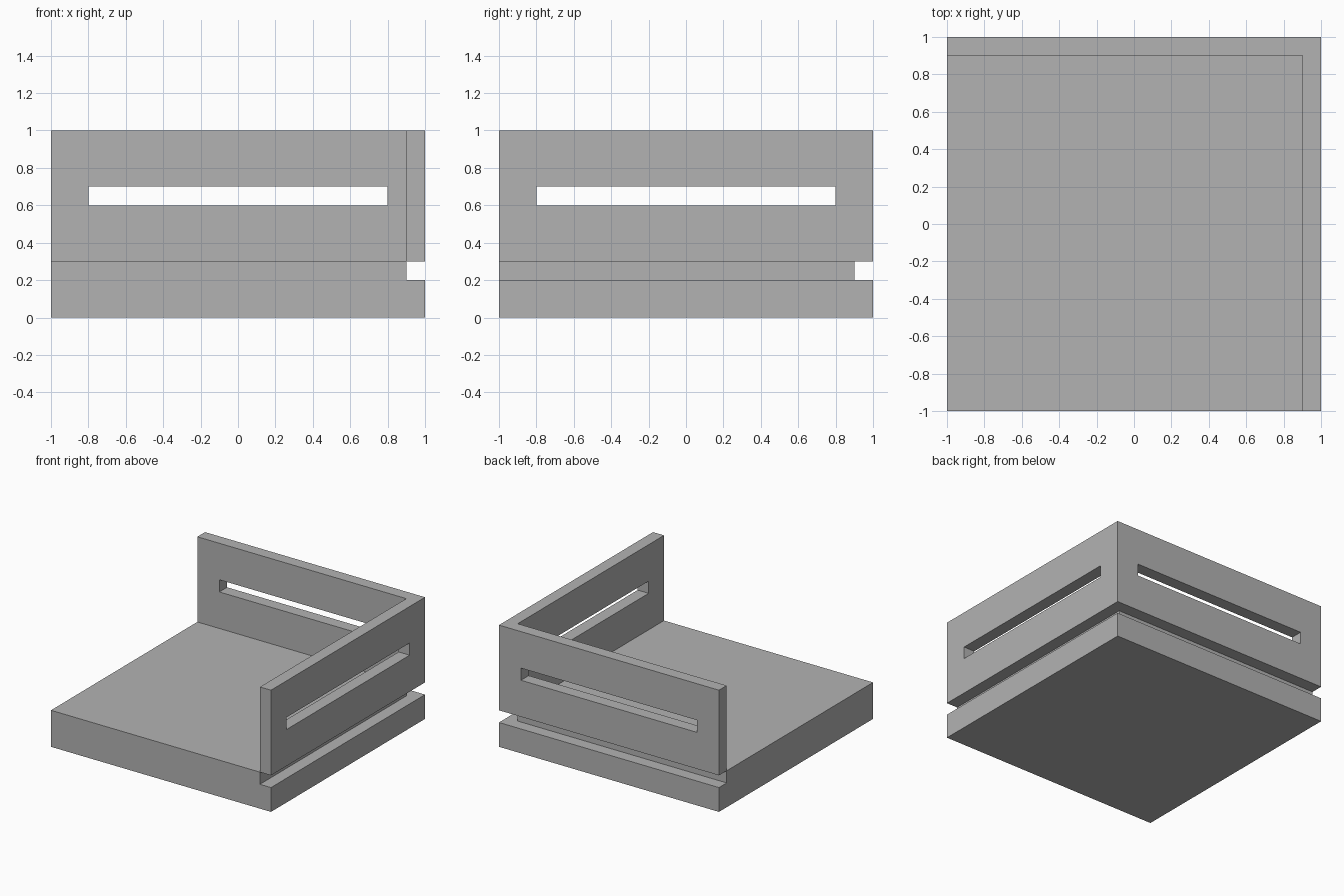
import bpy
import bmesh

cube = bpy.data.objects.get("Cube")
if cube:
    bpy.data.objects.remove(cube, do_unlink=True)

grey = bpy.data.materials.new("plain_grey")
grey.use_nodes = True
colour = (0.45, 0.45, 0.45, 1)
grey.diffuse_color = colour
grey.node_tree.nodes["Principled BSDF"].inputs["Base Color"].default_value = colour


def prism(name, outline, low, high):
    """Extrude a flat outline from one height to another."""
    bm = bmesh.new()
    face = bm.faces.new([bm.verts.new((x, y, low)) for x, y in outline])
    top = bmesh.ops.extrude_face_region(bm, geom=[face])["geom"]
    verts = [v for v in top if isinstance(v, bmesh.types.BMVert)]
    bmesh.ops.translate(bm, verts=verts, vec=(0, 0, high - low))
    bmesh.ops.recalc_face_normals(bm, faces=bm.faces)
    mesh = bpy.data.meshes.new(name)
    bm.to_mesh(mesh)
    bm.free()
    mesh.materials.append(grey)
    obj = bpy.data.objects.new(name, mesh)
    bpy.context.collection.objects.link(obj)
    return obj


def rectangle(x0, x1, y0, y1):
    return [(x0, y0), (x1, y0), (x1, y1), (x0, y1)]


def corner(start, inner, outer):
    """L-shaped outline along the left and back edges."""
    return [(start, inner), (inner, inner), (inner, start),
            (outer, start), (outer, outer), (start, outer)]


def cut(target, cutter):
    """Subtract the cutter from the target, then discard it."""
    cutter.hide_render = True
    mod = target.modifiers.new("cut", "BOOLEAN")
    mod.operation = "DIFFERENCE"
    mod.solver = "EXACT"
    mod.object = cutter
    bpy.context.view_layer.objects.active = target
    bpy.ops.object.modifier_apply(modifier=mod.name)
    bpy.data.objects.remove(cutter, do_unlink=True)


# Base slab with a rebate under the walls
base = prism("base_slab", rectangle(-1, 1, -1, 1), 0, 0.3)
cut(base, prism("rebate_cutter", corner(-1.1, 0.9, 1.1), 0.2, 0.4))

# Two joined walls, each with a long slot
walls = prism("corner_walls", corner(-1, 0.9, 1), 0.3, 1)
for name, outline in (("left_slot", rectangle(0.85, 1.1, -0.8, 0.8)),
                      ("back_slot", rectangle(-0.8, 0.8, 0.85, 1.1))):
    cut(walls, prism(name, outline, 0.6, 0.7))
